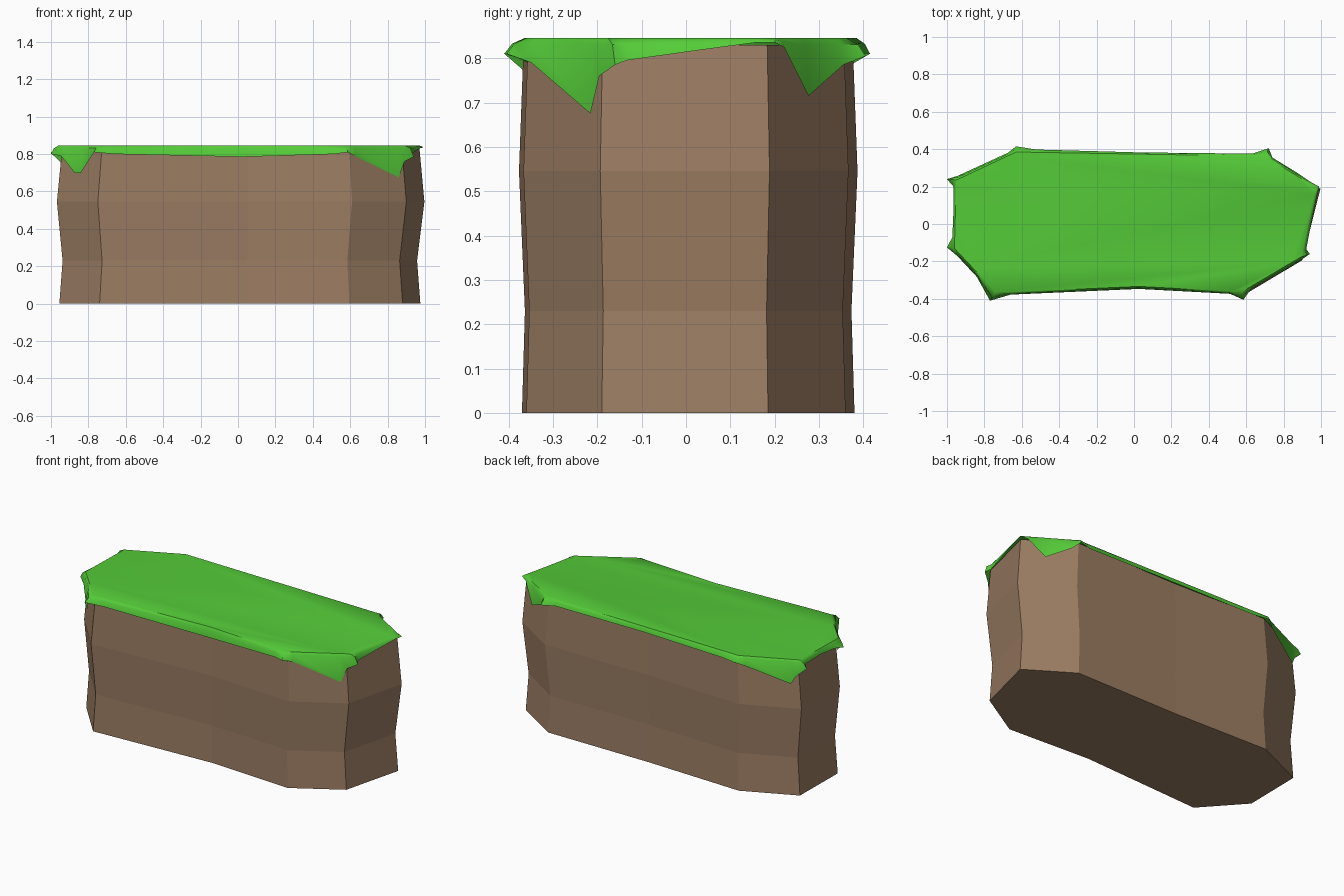
import bpy, bmesh
from mathutils import Vector

if "Cube" in bpy.data.objects:
    bpy.data.objects.remove(bpy.data.objects["Cube"])


def finish(bm, name, color):
    bmesh.ops.recalc_face_normals(bm, faces=bm.faces)
    mesh = bpy.data.meshes.new(name)
    bm.to_mesh(mesh)
    bm.free()
    mat = bpy.data.materials.new(name + "_color")
    mat.diffuse_color = color
    mat.use_nodes = True
    mat.node_tree.nodes["Principled BSDF"].inputs["Base Color"].default_value = mat.diffuse_color
    mesh.materials.append(mat)
    obj = bpy.data.objects.new(name, mesh)
    bpy.context.collection.objects.link(obj)
    return obj


def ring(bm, points):
    return [bm.verts.new(p) for p in points]


def bridge(bm, a, b):
    faces = []
    for i in range(len(a)):
        j = (i + 1) % len(a)
        faces.append(bm.faces.new((a[i], a[j], b[j], b[i])))
    return faces


# Plan outline, counter-clockwise, with a slight waist in each long side
outline = [Vector(p) for p in (
    (0.595, -0.36), (0.88, -0.19), (0.975, 0.185), (0.70, 0.36), (0.0, 0.36),
    (-0.63, 0.38), (-0.95, 0.235), (-0.955, -0.13), (-0.74, -0.37), (0.05, -0.33))]

# Earth block: stacked rings with a pinch and a bulge
bm = bmesh.new()
levels = [(0.0, 1.0, 0.0), (0.23, 0.982, 0.0), (0.545, 1.018, 0.004), (0.83, 0.99, 0.005)]
rings = [ring(bm, [(p.x * s + dx, p.y * s, z) for p in outline]) for z, s, dx in levels]
for a, b in zip(rings, rings[1:]):
    bridge(bm, a, b)
bm.faces.new(rings[0])
bm.faces.new(rings[-1])
finish(bm, "earth_block", (0.33, 0.205, 0.125, 1))

# Draped grass: corner points flare out, chamfers hang down as pointed flaps
corners = [  # top edge, flared lower tip
    ((0.58, -0.36), (0.585, -0.405, 0.81)), ((0.895, -0.175), (0.94, -0.16, 0.785)),
    ((0.972, 0.195), (0.99, 0.2, 0.835)), ((0.70, 0.362), (0.72, 0.405, 0.805)),
    ((-0.63, 0.385), (-0.63, 0.415, 0.81)), ((-0.95, 0.235), (-1.0, 0.24, 0.805)),
    ((-0.96, -0.13), (-1.0, -0.125, 0.80)), ((-0.74, -0.365), (-0.77, -0.41, 0.81))]
# Samples along each side: position, outward offset, height
sides = [
    [(0.12, 0.010, 0.79), (0.86, 0.014, 0.675), (0.96, 0.012, 0.76)],
    [(0.12, 0.014, 0.795), (0.5, 0.012, 0.815), (0.9, 0.012, 0.835)],
    [(0.10, 0.008, 0.825), (0.41, 0.012, 0.715), (0.88, 0.012, 0.785)],
    [(0.05, 0.010, 0.81), (0.5, 0.006, 0.815), (0.92, 0.012, 0.81)],
    [(0.12, 0.012, 0.79), (0.86, 0.014, 0.70), (0.95, 0.014, 0.75)],
    [(0.10, 0.010, 0.81), (0.5, 0.008, 0.815), (0.84, 0.010, 0.805)],
    [(0.12, 0.014, 0.79), (0.45, 0.014, 0.70), (0.60, 0.014, 0.70)],
    [(0.06, 0.010, 0.80), (0.58, -0.018, 0.785), (0.95, 0.010, 0.80)]]

top, low = [], []
for i, (edge, tip) in enumerate(corners):
    a, b = Vector(edge), Vector(corners[(i + 1) % 8][0])
    out = Vector((b.y - a.y, a.x - b.x)).normalized()
    top.append(a.to_3d() + Vector((0, 0, 0.845)))
    low.append(Vector(tip))
    for t, off, z in sides[i]:
        p = a.lerp(b, t)
        q = p + out * (off + 0.003)
        e = p + out * (min(off, 0.0) * 1.6)
        top.append(Vector((e.x, e.y, 0.845)))
        low.append(Vector((q.x, q.y, z)))

# Rounded shoulder between top sheet and hanging edge
mid = []
for t, l in zip(top, low):
    m = t.lerp(l, 0.6)
    m.z = 0.845 - min(0.014, (0.845 - l.z) * 0.35)
    mid.append(m)

bm = bmesh.new()
r_top, r_mid, r_low = ring(bm, top), ring(bm, mid), ring(bm, low)
for f in bridge(bm, r_top, r_mid) + bridge(bm, r_mid, r_low):
    f.smooth = True
bm.faces.new(r_top)
grass = finish(bm, "grass_cover", (0.09, 0.6, 0.04, 1))
bpy.context.view_layer.objects.active = grass
grass.select_set(True)
bpy.ops.object.shade_smooth_by_angle(angle=0.7)
